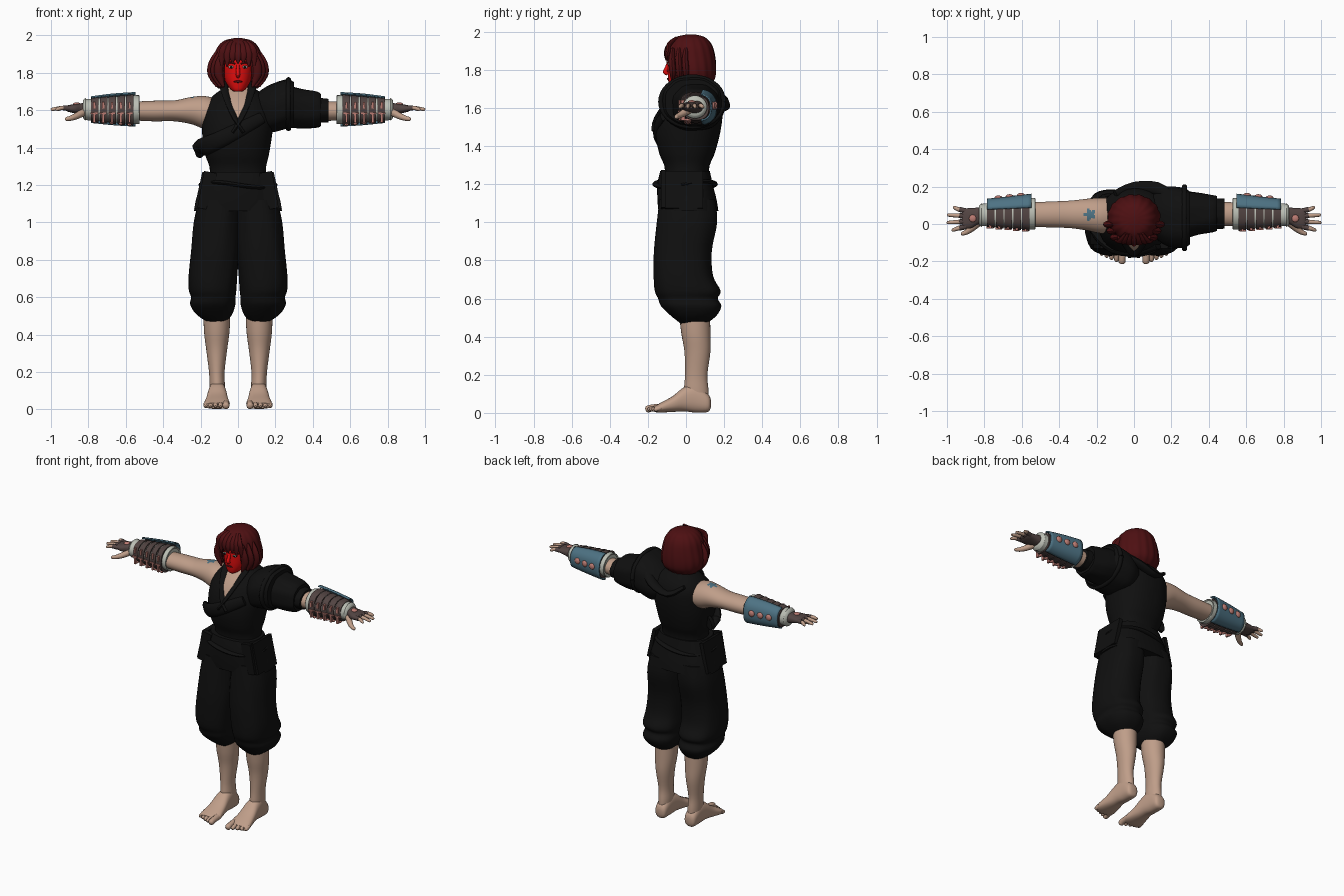
import bpy, bmesh, math
from mathutils import Vector, Matrix

if "Cube" in bpy.data.objects:
    bpy.data.objects.remove(bpy.data.objects["Cube"])


def material(name, r, g, b):
    m = bpy.data.materials.new(name)
    m.use_nodes = True
    m.diffuse_color = (r, g, b, 1)
    node = m.node_tree.nodes["Principled BSDF"]
    node.inputs["Base Color"].default_value = (r, g, b, 1)
    node.inputs["Roughness"].default_value = 0.8
    return m


skin = material("skin", .52, .34, .25)
cloth = material("black_cloth", .005, .005, .005)
red = material("face_red", .75, .004, .004)
hair = material("dark_red_hair", .075, .005, .006)
blue = material("steel_blue", .075, .17, .23)
brown = material("leather_brown", .085, .058, .055)
pink = material("copper_pink", .5, .2, .17)
pale = material("pale_padding", .5, .52, .46)
made = []


def finish(name, bm, mats, side=1):
    if side < 0:
        bmesh.ops.scale(bm, vec=(-1, 1, 1), verts=bm.verts)
    bmesh.ops.recalc_face_normals(bm, faces=bm.faces)
    me = bpy.data.meshes.new(name)
    bm.to_mesh(me)
    bm.free()
    for m in mats if isinstance(mats, list) else [mats]:
        me.materials.append(m)
    ob = bpy.data.objects.new(name, me)
    bpy.context.collection.objects.link(ob)
    made.append(ob)
    return ob


def skin_rings(bm, rings):
    loops = [[bm.verts.new(p) for p in ring] for ring in rings]
    n = len(loops[0])
    for a, b in zip(loops, loops[1:]):
        for i in range(n):
            j = (i + 1) % n
            bm.faces.new((a[i], a[j], b[j], b[i]))
    bm.faces.new(loops[0])
    bm.faces.new(loops[-1])


def smooth_rows(rows, sub):
    """Pass a smooth curve through the section rows."""
    out = []
    for i in range(len(rows) - 1):
        p0, p1, p2, p3 = (rows[min(max(k, 0), len(rows) - 1)] for k in range(i - 1, i + 3))
        for s in range(sub):
            t = s / sub
            out.append([b + t * (c - a) / 2 + t * t * (a - 2.5 * b + 2 * c - d / 2)
                        + t ** 3 * (1.5 * (b - c) + (d - a) / 2)
                        for a, b, c, d in zip(p0, p1, p2, p3)])
    return out + [list(rows[-1])]


def loft(name, axis, rows, mats, side=1, n=32, sub=4, power=2, folds=0, edit=None):
    """Rows are (position on axis, low, high, low, high) of the two other axes."""
    rings = []
    for t, a, b, c, d in smooth_rows(rows, sub):
        ring = []
        for i in range(n):
            w = 2 * math.pi * i / n
            k = 1 + folds * math.cos(w * n / 4 + t * 9)
            u, v = (math.copysign(abs(f) ** (2 / power), f) * k for f in (math.cos(w), math.sin(w)))
            p, q = (a + b) / 2 + u * (b - a) / 2, (c + d) / 2 + v * (d - c) / 2
            ring.append({"x": (t, p, q), "y": (p, t, q), "z": (p, q, t)}[axis])
        rings.append(ring)
    bm = bmesh.new()
    skin_rings(bm, rings)
    if edit:
        edit(bm)
    return finish(name, bm, mats, side)


def tube(name, pts, mat, side=1, n=12, flat=1, sub=3, ref=(0, 0, 1)):
    """Tube through (x, y, z, radius) points."""
    pts = smooth_rows(pts, sub)
    rings = []
    for i, p in enumerate(pts):
        t = Vector(pts[min(i + 1, len(pts) - 1)][:3]) - Vector(pts[max(i - 1, 0)][:3])
        across = t.cross(Vector(ref)).normalized()
        up = across.cross(t).normalized()
        rings.append([Vector(p[:3]) + p[3] * (across * math.cos(w) + up * math.sin(w) * flat)
                      for w in (2 * math.pi * k / n for k in range(n))])
    bm = bmesh.new()
    skin_rings(bm, rings)
    return finish(name, bm, mat, side)


def solid(name, kind, loc, size, mat, side=1, tilt=0):
    bm = bmesh.new()
    mx = Matrix.Translation(loc) @ Matrix.Rotation(tilt, 4, "Y") @ Matrix.Diagonal((*size, 1))
    if kind == "ball":
        bmesh.ops.create_uvsphere(bm, u_segments=16, v_segments=10, radius=.5, matrix=mx)
    else:
        bmesh.ops.create_cube(bm, size=1, matrix=mx)
    return finish(name, bm, mat, side)


def drop(bm, rule):
    bmesh.ops.delete(bm, geom=[f for f in bm.faces if rule(f.calc_center_median())], context="FACES")


# Jacket body, with the open neckline cut as a skin V
def neckline(bm):
    for s in (1, -1):
        bmesh.ops.bisect_plane(bm, geom=bm.verts[:] + bm.edges[:] + bm.faces[:],
                               plane_co=(0, 0, 1.53), plane_no=(s, 0, -.36))
    for f in bm.faces:
        c = f.calc_center_median()
        f.material_index = int(c.y < .04 and abs(c.x) < (c.z - 1.53) * .36)


loft("jacket_body", "z", [(1.1, -.18, .18, -.13, .14), (1.27, -.15, .15, -.11, .12),
     (1.36, -.175, .165, -.14, .15), (1.45, -.19, .18, -.158, .175), (1.54, -.19, .19, -.15, .19),
     (1.62, -.175, .18, -.115, .19), (1.68, -.13, .14, -.06, .16), (1.72, -.07, .08, -.01, .11)],
     [cloth, skin], power=2.3, n=40, edit=neckline)
for s, side in ((1, "left"), (-1, "right")):
    tube(side + "_collar", [(-.03, -.162, 1.48, .02), (.012, -.15, 1.55, .02), (.055, -.085, 1.65, .02),
         (.075, -.01, 1.72, .022), (.06, .07, 1.745, .024), (0, .1, 1.75, .024)], cloth, s, flat=.5)
tube("chest_wrap", [(.13, -.12, 1.56, .03), (.02, -.15, 1.5, .04), (-.1, -.14, 1.44, .045),
     (-.19, -.06, 1.4, .05), (-.19, .03, 1.39, .05)], cloth, flat=.5, ref=(0, 1, 0))
tube("back_hood_fold", [(-.1, .16, 1.66, .02), (0, .195, 1.6, .03), (.12, .19, 1.64, .035),
     (.2, .14, 1.7, .03)], cloth, flat=.6)

# Sash, skirt panels and belt
loft("sash_skirt", "z", [(1.06, -.235, .235, -.145, .17), (1.12, -.225, .225, -.15, .16),
     (1.2, -.2, .2, -.15, .14), (1.27, -.17, .17, -.135, .125)], cloth, power=2.5)
tube("belt", [(.19 * math.cos(a), -.005 + .15 * math.sin(a), 1.2 + .015 * math.sin(2 * a), .022)
     for a in (i * math.pi / 8 for i in range(17))], cloth, flat=.5, ref=(0, 0, 1))
for s, side in ((1, "left"), (-1, "right")):
    solid(side + "_hip_panel", "box", (.2, -.01, 1.17), (.025, .2, .2), cloth, s, -.22)
    solid(side + "_front_panel", "box", (.165, -.115, 1.17), (.07, .03, .2), cloth, s, -.18)

# Baggy trousers, bare legs and feet
for s, side in ((1, "left"), (-1, "right")):
    loft(side + "_trouser_leg", "z", [(1.12, -.01, .21, -.14, .155), (1.0, -.01, .238, -.155, .165),
         (.85, -.005, .25, -.168, .135), (.72, .005, .262, -.168, .14), (.64, .01, .262, -.162, .18),
         (.6, .014, .25, -.145, .165), (.56, .015, .255, -.13, .185), (.51, .03, .225, -.08, .16),
         (.47, .06, .17, -.03, .11)], cloth, s, power=2.4, folds=.012)
    loft(side + "_lower_leg", "z", [(.55, .04, .185, -.04, .125), (.42, .045, .182, -.025, .128),
         (.32, .058, .17, -.008, .128), (.2, .072, .155, -.005, .112), (.12, .07, .152, -.01, .118),
         (.04, .075, .148, 0, .12)], skin, s)
    loft(side + "_foot", "y", [(.13, .09, .13, .03, .07), (.115, .072, .15, .005, .1),
         (.05, .066, .156, .002, .15), (-.01, .06, .162, .008, .135), (-.07, .052, .172, .005, .088),
         (-.13, .044, .182, .002, .055), (-.165, .055, .175, .004, .035)], skin, s, power=2.4)
    for k in range(5):
        x, tip, r = .064 + .026 * k + (.004 if k else 0), -.212 + .011 * k, .013 if k else .02
        tube(f"{side}_toe_{k + 1}", [(x, -.13, .03, r), (x, tip + .03, .025, r * .95),
             (x, tip + .008, .018, r * .9), (x, tip, .015, r * .4)], skin, s, n=10)


# Bare right arm with a blue shoulder mark, and the left arm stub
def arm_mark(bm):
    for f in bm.faces:
        c = f.calc_center_median()
        r = math.hypot(c.x - .235, c.y - .05)
        f.material_index = int(c.z > 1.6 and r < .028 + .007 * math.cos(5 * math.atan2(c.y - .05, c.x - .235)))


loft("right_arm", "x", [(.11, -.05, .14, 1.5, 1.66), (.18, -.05, .14, 1.5, 1.675),
     (.25, -.035, .135, 1.525, 1.67), (.34, -.022, .125, 1.54, 1.652), (.45, -.018, .12, 1.54, 1.65),
     (.56, -.015, .115, 1.545, 1.645)], [skin, blue], -1, n=64, sub=12, edit=arm_mark)
loft("left_arm", "x", [(.4, -.01, .12, 1.54, 1.65), (.56, -.01, .115, 1.545, 1.645)], skin)

# Layered left sleeve
loft("left_shoulder_cape", "x", [(.1, -.06, .17, 1.5, 1.69), (.17, -.115, .2, 1.48, 1.735),
     (.26, -.13, .195, 1.5, 1.765), (.3, -.11, .175, 1.515, 1.75)], cloth, power=2.3, folds=.015)
loft("left_sleeve", "x", [(.24, -.09, .18, 1.51, 1.74), (.34, -.06, .17, 1.5, 1.715),
     (.42, -.045, .155, 1.505, 1.7), (.445, -.035, .15, 1.515, 1.685)], cloth, power=2.3, folds=.02)
loft("left_sleeve_cuff", "x", [(.4, -.03, .14, 1.53, 1.67), (.485, -.025, .135, 1.535, 1.66)], cloth, folds=.02)
tube("left_cape_rim", [(.27, .033 + .165 * math.cos(a), 1.632 + .13 * math.sin(a), .014)
     for a in (i * math.pi / 6 for i in range(13))], cloth, ref=(1, 0, 0))

# Forearm guards, gloves and fingers
for s, side in ((1, "left"), (-1, "right")):
    loft(side + "_guard_padding", "x", [(.535, -.022, .13, 1.53, 1.67), (.55, -.03, .14, 1.525, 1.68),
         (.79, -.012, .11, 1.545, 1.66), (.815, -.016, .11, 1.545, 1.665), (.83, 0, .095, 1.56, 1.65)],
         pale, s)
    for k in range(5):
        x, e = .558 + .047 * k, .004 * k
        loft(f"{side}_guard_band_{k + 1}", "x", [(x, -.037 + e, .14 - e, 1.515 + e, 1.685 - e),
             (x + .04, -.031 + e, .136 - e, 1.521 + e, 1.679 - e)], brown, s, sub=1, power=2.5)
        for z, h in ((1.625, .035), (1.56, .05)):
            solid(f"{side}_guard_strap_{k + 1}", "box", (x + .022, -.03 + e, z), (.012, .02, h), pink, s)
        solid(f"{side}_guard_link_{k + 1}", "box", (x + .024, -.033 + e, 1.583), (.035, .016, .009), pink, s)
        solid(f"{side}_guard_stud_{k + 1}", "ball", (x + .022, .01, 1.522 + e), (.02, .04, .016), pink, s)
    plate = loft(side + "_back_plate", "x", [(.548, -.04, .162, 1.51, 1.698), (.67, -.03, .148, 1.518, 1.69),
                 (.785, -.02, .135, 1.53, 1.675)], blue, s, power=2.5,
                 edit=lambda bm: drop(bm, lambda c: c.y < .085 or c.x in (.548, .785)))
    plate.modifiers.new("thickness", "SOLIDIFY").thickness = .008
    for k in range(3):
        solid(f"{side}_plate_disc_{k + 1}", "ball", (.605 + .06 * k, .154 - .007 * k, 1.612),
              (.042, .025, .042), pink, s)

    loft(side + "_glove", "x", [(.8, 0, .09, 1.568, 1.642), (.835, -.002, .088, 1.575, 1.637),
         (.87, -.022, .085, 1.582, 1.632), (.905, -.025, .083, 1.59, 1.627), (.92, -.018, .076, 1.597, 1.62)],
         brown, s, power=2.5)
    solid(side + "_glove_disc", "ball", (.862, .03, 1.632), (.04, .04, .018), pink, s)
    for k in range(4):
        y, tip = -.014 + .028 * k, (.975, 1.0, .998, .968)[k]
        fan = .012 * (k - 1.5)
        tube(f"{side}_finger_{k + 1}", [(.9, y, 1.608, .012), (.94, y + fan * .5, 1.612, .0115),
             (tip - .008, y + fan, 1.604, .009), (tip, y + fan, 1.602, .004)], skin, s, n=10)
        tube(f"{side}_finger_wrap_{k + 1}", [(.9, y, 1.609, .0145), (.935, y + fan * .45, 1.612, .0135)],
             brown, s, n=10)
    tube(side + "_thumb", [(.825, .015, 1.59, .022), (.86, -.018, 1.57, .018), (.893, -.042, 1.557, .014),
         (.918, -.052, 1.552, .01), (.925, -.054, 1.551, .004)], skin, s)

# Head, neck and face
loft("neck", "z", [(1.6, -.05, .05, -.04, .08), (1.66, -.045, .045, -.04, .075), (1.75, -.048, .048, -.03, .08)], red)
loft("head", "z", [(1.7, -.022, .022, -.08, -.02), (1.712, -.04, .04, -.088, .02), (1.75, -.066, .066, -.094, .08),
     (1.8, -.08, .08, -.096, .12), (1.86, -.088, .088, -.092, .135), (1.92, -.07, .07, -.06, .11),
     (1.95, -.03, .03, 0, .06)], red, power=2.3)
tube("nose", [(0, -.09, 1.84, .008), (0, -.103, 1.805, .011), (0, -.109, 1.788, .012), (0, -.095, 1.778, .009)],
     red, ref=(1, 0, 0))
solid("mouth", "ball", (0, -.094, 1.752), (.046, .012, .012), hair)
for s, side in ((1, "left"), (-1, "right")):
    solid(side + "_eye", "ball", (.036, -.089, 1.83), (.032, .012, .015), pale, s)
    solid(side + "_pupil", "ball", (.036, -.094, 1.83), (.013, .007, .014), cloth, s)
    tube(side + "_brow", [(.014, -.095, 1.847, .004), (.04, -.093, 1.855, .005), (.066, -.08, 1.848, .003)], hair, s)

# Bobbed hair shell, with fringe and side locks
shell = loft("hair_bob", "z", [(1.985, -.02, .02, 0, .05), (1.97, -.075, .075, -.055, .1), (1.93, -.112, .112, -.09, .135),
             (1.87, -.13, .13, -.1, .152), (1.8, -.142, .142, -.1, .158), (1.75, -.132, .132, -.08, .15),
             (1.715, -.105, .105, -.05, .12)], hair, n=64, folds=.02,
             edit=lambda bm: drop(bm, lambda c: (c.y < 0 and abs(c.x) < .078 and c.z < 1.87) or c.z < 1.716))
shell.modifiers.new("thickness", "SOLIDIFY").thickness = .012
for k in range(7):
    x = (k - 3) * .028
    end = 1.862 - .012 * (k % 2) - .3 * abs(x)
    y = -.106 + 2.2 * x * x
    tube(f"fringe_lock_{k + 1}", [(x * .5, -.05, 1.965, .014), (x * .85, -.09, 1.93, .022), (x, y, 1.89, .02),
         (x * 1.05, y, end, .004)], hair, flat=.5, ref=(0, 1, 0))
for s, side in ((1, "left"), (-1, "right")):
    for k in range(3):
        x, y = .088 + .018 * k, -.07 + .035 * k
        tube(f"{side}_side_lock_{k + 1}", [(x * .85, y, 1.91, .015), (x + .01, y - .005, 1.85, .024),
             (x + .014, y, 1.79, .024), (x - .012, y, 1.725, .006)], hair, s, flat=.7, ref=(0, 1, 0))

# Smooth shading with sharp edges kept
bpy.ops.object.select_all(action="DESELECT")
for ob in made:
    ob.select_set(True)
bpy.context.view_layer.objects.active = made[0]
bpy.ops.object.shade_smooth_by_angle(angle=math.radians(40))
